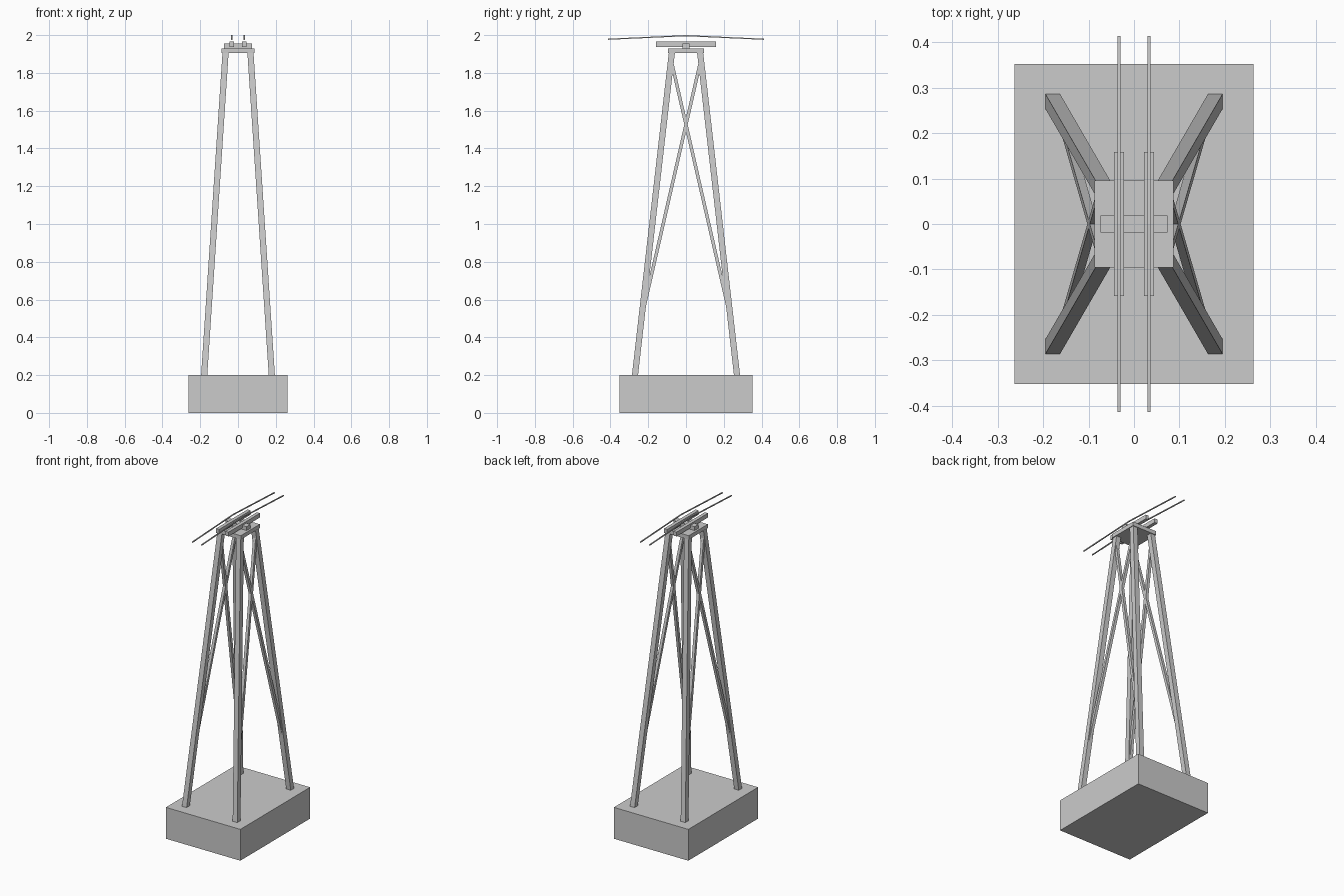
import bpy
from mathutils import Vector

if "Cube" in bpy.data.objects:
    bpy.data.objects.remove(bpy.data.objects["Cube"])


def prism(name, path, u, v):
    """Sweep a rectangle with half-axes u, v along path points, with flat caps."""
    u, v = Vector(u), Vector(v)
    verts, faces = [], []
    for p in path:
        p = Vector(p)
        verts += [p - u - v, p + u - v, p + u + v, p - u + v]
    for i in range(len(path) - 1):
        a = i * 4
        for k in range(4):
            n = (k + 1) % 4
            faces.append((a + k, a + n, a + 4 + n, a + 4 + k))
    e = len(verts) - 4
    faces += [(3, 2, 1, 0), (e, e + 1, e + 2, e + 3)]
    mesh = bpy.data.meshes.new(name)
    mesh.from_pydata(verts, [], faces)
    mesh.update()
    obj = bpy.data.objects.new(name, mesh)
    bpy.context.collection.objects.link(obj)
    return obj


def box(name, x, hx, hy, z0, z1):
    return prism(name, [(x, 0, z0), (x, 0, z1)], (hx, 0, 0), (0, hy, 0))


def leg_point(sx, sy, z):
    """Point on a leg's centre line at height z."""
    t = (z - 0.2) / 1.705
    return (sx * (0.179 - 0.113 * t), sy * (0.27 - 0.195 * t), z)


# Footing, top plate and cross block
box("concrete_base", 0, 0.263, 0.352, 0, 0.2)
box("top_plate", 0, 0.087, 0.096, 1.905, 1.93)
box("cross_block", 0, 0.074, 0.019, 1.93, 1.955)

for sx, side in ((-1, "left"), (1, "right")):
    # Splayed legs and crossed braces on each side
    for sy, end in ((-1, "front"), (1, "back")):
        prism(f"{end}_{side}_leg",
              [leg_point(sx, sy, 0.2), leg_point(sx, sy, 1.905)],
              (0.0162, 0, 0), (0, 0.0162, 0))
        prism(f"{end}_{side}_brace",
              [leg_point(sx, sy, 0.5), leg_point(sx, -sy, 1.87)],
              (0.009, 0, 0), (0, 0.009, 0))
    # Saddle bar with a cable bent over the tower
    box(f"{side}_saddle_bar", sx * 0.033, 0.011, 0.159, 1.938, 1.965)
    x = sx * 0.033
    prism(f"{side}_cable",
          [(x, -0.414, 1.978), (x, 0, 1.997), (x, 0.414, 1.978)],
          (0, 0, 0.003), (0.003, 0, 0))
